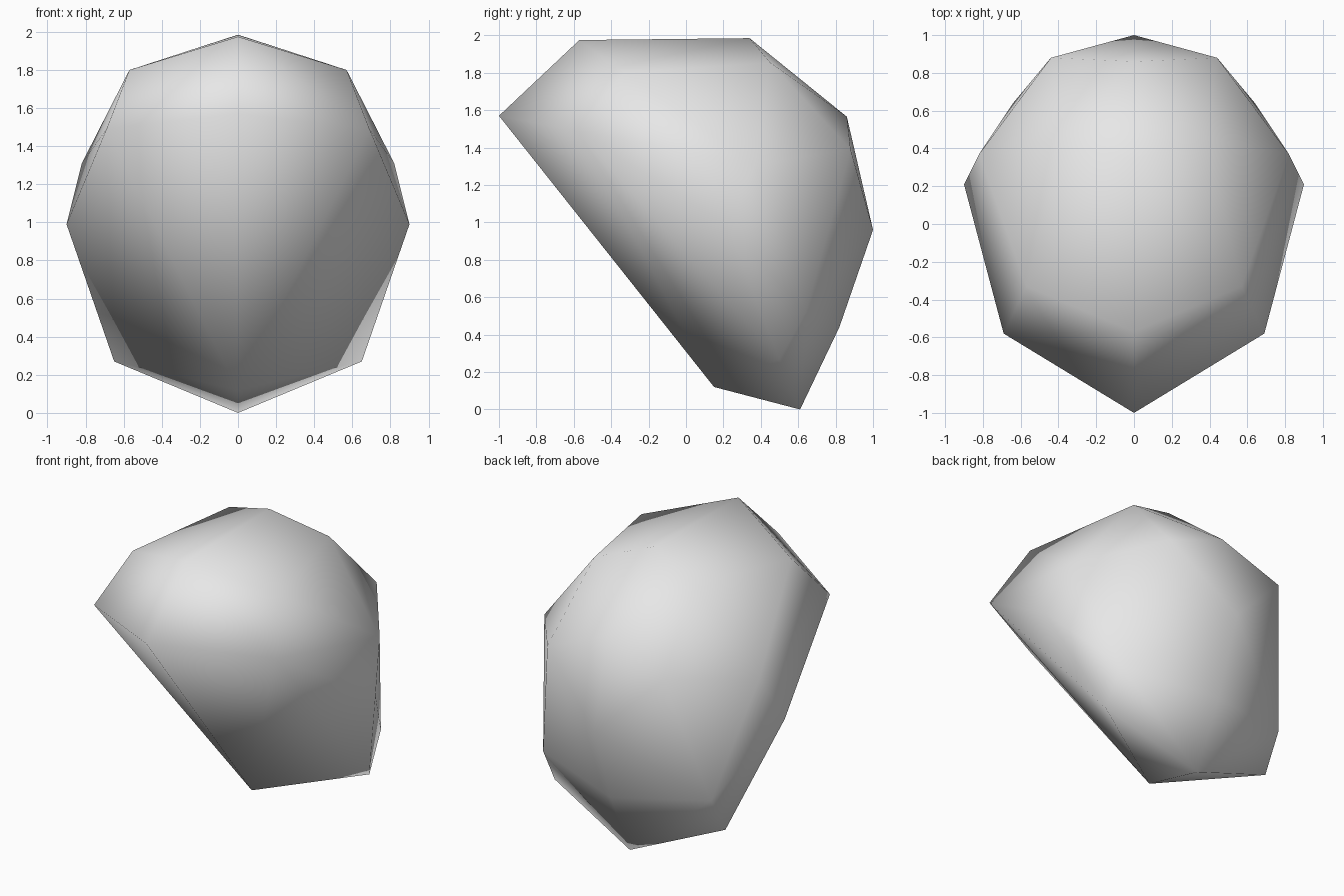
import bpy
import bmesh

cube = bpy.data.objects.get("Cube")
if cube:
    bpy.data.objects.remove(cube, do_unlink=True)

# Centre-line profile of the stone (y, z)
profile = [(-1.00, 1.57), (-0.57, 1.975), (0.34, 1.985), (0.86, 1.565),
           (1.00, 0.96), (0.82, 0.44), (0.61, 0.00), (0.15, 0.12)]

# Corners of one side, mirrored across x = 0
side_corners = [(0.69, -0.58, 1.49),   # brow
                (0.57, -0.33, 1.80),   # upper front
                (0.38, 0.45, 1.855),   # upper back
                (0.44, 0.88, 1.39),    # back shoulder
                (0.82, 0.37, 1.31),    # side shoulder
                (0.90, 0.21, 0.99),    # widest point
                (0.64, 0.64, 0.52),    # lower back
                (0.65, 0.50, 0.27)]    # foot

# Grey stone material
grey = bpy.data.materials.new("stone grey")
grey.use_nodes = True
colour = (0.8, 0.8, 0.8, 1.0)
grey.diffuse_color = colour
grey.node_tree.nodes["Principled BSDF"].inputs["Base Color"].default_value = colour

# Closed faceted body wrapped around the corners
bm = bmesh.new()
for y, z in profile:
    bm.verts.new((0, y, z))
for x, y, z in side_corners:
    for sign in (1, -1):
        bm.verts.new((sign * x, y, z))
hull = bmesh.ops.convex_hull(bm, input=bm.verts[:])
loose = {v for v in hull["geom_interior"] + hull["geom_unused"]
         if isinstance(v, bmesh.types.BMVert)}
bmesh.ops.delete(bm, geom=list(loose), context='VERTS')
bmesh.ops.recalc_face_normals(bm, faces=bm.faces[:])

# Smooth shading over the whole stone
for face in bm.faces:
    face.smooth = True

mesh = bpy.data.meshes.new("stone")
bm.to_mesh(mesh)
bm.free()
mesh.materials.append(grey)
stone = bpy.data.objects.new("stone", mesh)
bpy.context.collection.objects.link(stone)
